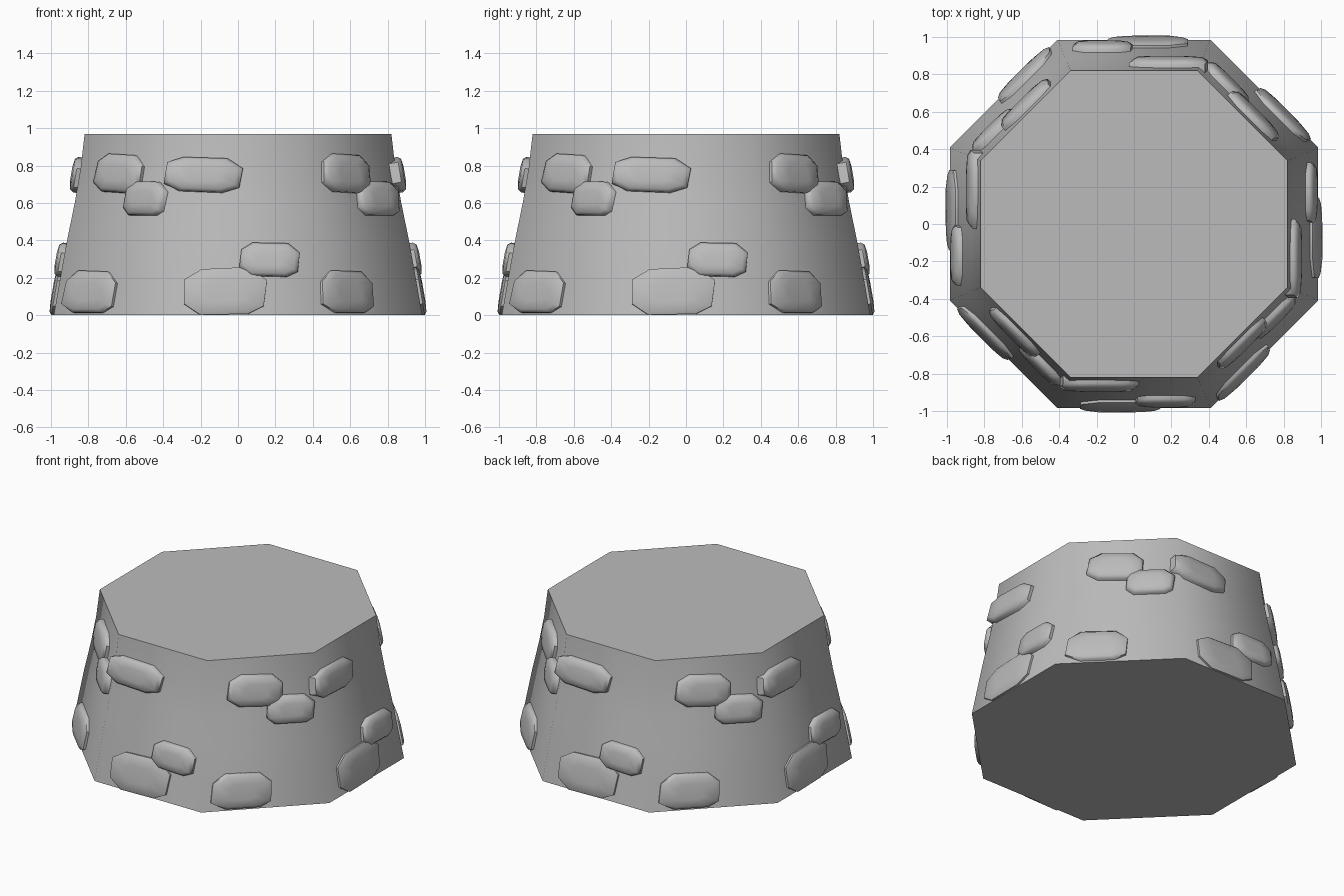
import bpy, bmesh, math, random
from mathutils import Vector, Matrix

random.seed(4)
cube = bpy.data.objects.get("Cube")
if cube:
    bpy.data.objects.remove(cube, do_unlink=True)

grey = bpy.data.materials.new("stone grey")
grey.use_nodes = True
GREY = (0.5, 0.5, 0.5, 1)
grey.diffuse_color = GREY
grey.node_tree.nodes["Principled BSDF"].inputs["Base Color"].default_value = GREY

# Wall profile: (height, distance from the axis to the middle of a side)
PROFILE = [(0, 0.985), (0.2, 0.95), (0.4, 0.914), (0.6, 0.873), (0.78, 0.842), (0.97, 0.82)]


def wall_at(z):
    """Wall distance and slope at a height."""
    for (z0, r0), (z1, r1) in zip(PROFILE, PROFILE[1:]):
        if z <= z1:
            slope = (r1 - r0) / (z1 - z0)
            return r0 + slope * (z - z0), slope


def finish(bm, name, angle):
    bmesh.ops.recalc_face_normals(bm, faces=bm.faces)
    mesh = bpy.data.meshes.new(name)
    bm.to_mesh(mesh)
    bm.free()
    mesh.materials.append(grey)
    obj = bpy.data.objects.new(name, mesh)
    bpy.context.collection.objects.link(obj)
    bpy.ops.object.select_all(action='DESELECT')
    obj.select_set(True)
    bpy.context.view_layer.objects.active = obj
    bpy.ops.object.shade_smooth_by_angle(angle=math.radians(angle))
    return obj


def loft(bm, rings):
    """Join rings of points with quads and close both ends."""
    loops = [[bm.verts.new(p) for p in ring] for ring in rings]
    for a, b in zip(loops, loops[1:]):
        for i in range(len(a)):
            j = (i + 1) % len(a)
            bm.faces.new((a[i], a[j], b[j], b[i]))
    bm.faces.new(loops[0])
    bm.faces.new(loops[-1])


# Eight-sided flared wall
bm = bmesh.new()
corner = 1 / math.cos(math.pi / 8)
turns = [math.pi / 8 + k * math.pi / 4 for k in range(8)]
loft(bm, [[(r * corner * math.cos(a), r * corner * math.sin(a), z) for a in turns]
          for z, r in PROFILE])
finish(bm, "tower_wall", 60)


def stone(name, side, x, z, w, h, depth, tilt=0):
    """Chamfered stone on one side, repeated on every other side."""
    outline = [(-1, -.45), (-.62, -.92), (.55, -1), (.9, -.72),
               (1, .4), (.62, .95), (-.5, 1), (-.92, .62)]
    outline = [(u + random.uniform(-.05, .05), v + random.uniform(-.04, .04))
               for u, v in outline]
    r, slope = wall_at(z)
    up = Vector((0, -slope, 1)).normalized()
    out = Vector((0, -1, slope * -1)).normalized()
    origin = Vector((0, -r, z))
    turn = Matrix.Rotation(math.radians(tilt), 2)
    rings = []
    # back, rim, chamfer and slightly domed front
    for scale, d in ((1, -0.03), (1, depth * .45), (.86, depth * .85), (.45, depth)):
        ring = []
        for u, v in outline:
            q = turn @ Vector((u * w / 2 * scale, v * h / 2 * scale))
            p = origin + Vector((x + q.x, 0, 0)) + up * q.y + out * d
            p.z = max(p.z, 0.002)
            ring.append(p)
        rings.append(ring)
    bm = bmesh.new()
    loft(bm, rings)
    first = finish(bm, name + "_1", 50)
    for k in range(4):
        obj = first if k == 0 else first.copy()
        if k:
            obj.name = f"{name}_{k + 1}"
            bpy.context.collection.objects.link(obj)
        obj.rotation_euler.z = math.radians(side + 90 * k)


# Stones on the straight sides
stone("long_upper_stone", 0, -0.185, 0.75, 0.41, 0.19, 0.045, -1)
stone("large_base_stone", 0, -0.075, 0.125, 0.45, 0.26, 0.03, 3)
stone("overlapping_stone", 0, 0.165, 0.295, 0.33, 0.185, 0.042)
# Stones on the diagonal sides
stone("square_upper_stone", 45, -0.04, 0.755, 0.35, 0.21, 0.045)
stone("small_upper_stone", 45, 0.18, 0.62, 0.32, 0.185, 0.045, 1)
stone("corner_base_stone", 45, -0.145, 0.12, 0.39, 0.235, 0.035, 2)
